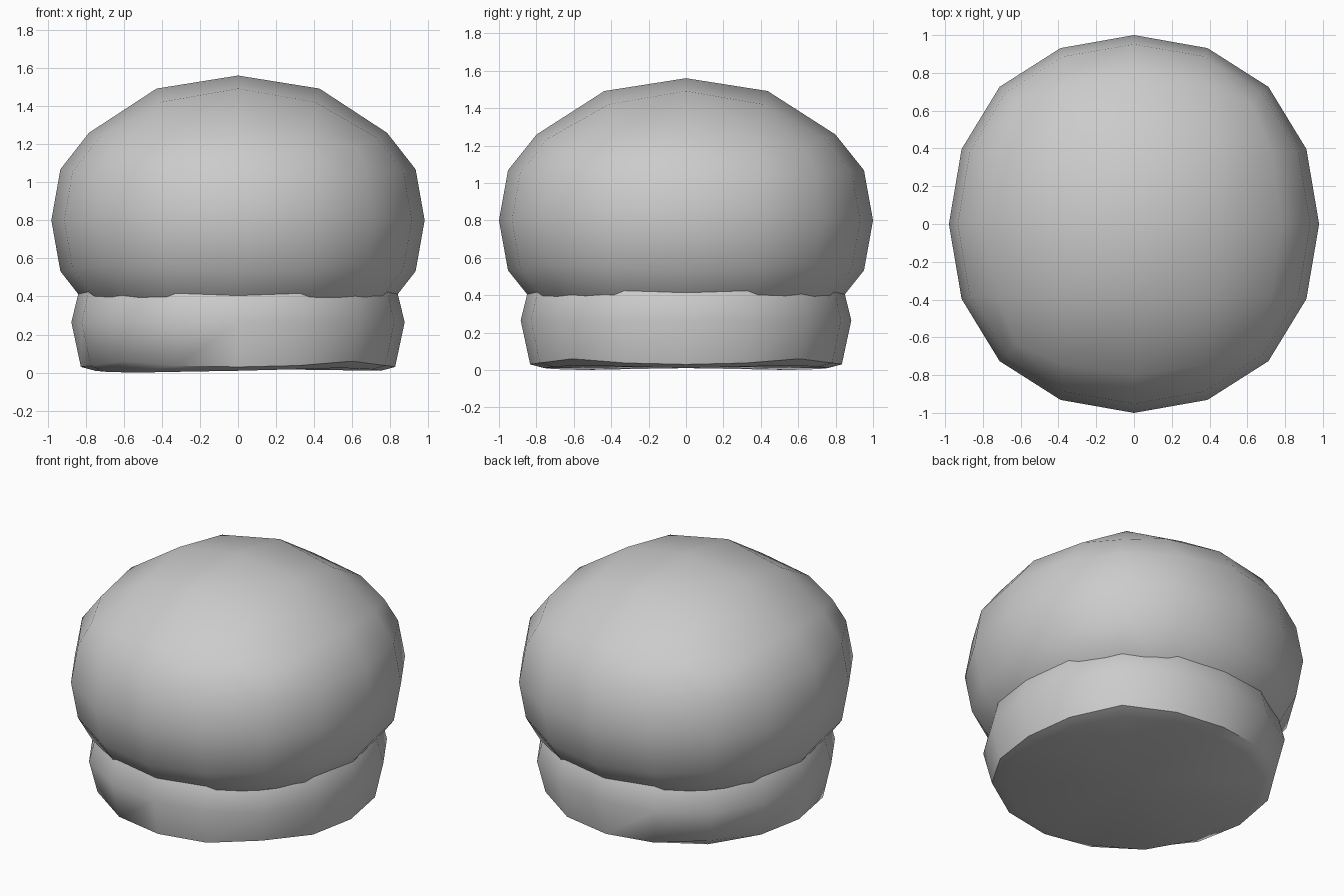
import bpy, bmesh
from math import sin, cos, pi, radians

if "Cube" in bpy.data.objects:
    bpy.data.objects.remove(bpy.data.objects["Cube"])


def interp(t, table):
    for (a, va), (b, vb) in zip(table, table[1:]):
        if t <= b:
            return va + (vb - va) * (t - a) / (b - a)
    return table[-1][1]


# Cap: twice-subdivided rounded cube, flattened with fuller shoulders
bpy.ops.mesh.primitive_cube_add(size=2)
cap = bpy.context.object
cap.name = "cap"
sub = cap.modifiers.new("round", 'SUBSURF')
sub.levels = 2
bpy.ops.object.modifier_apply(modifier=sub.name)
top = max(v.co.z for v in cap.data.vertices)
height = [(0, 0), (.4, .355), (.727, .605), (.93, .908), (1, 1)]
width = [(0, 1), (.4, 1.022), (.727, 1.10), (.93, 1.10), (1, 1.10)]
for v in cap.data.vertices:
    x, y, z = v.co / top
    t = abs(z)
    w = interp(t, width)
    h = interp(t, height) * (1 if z >= 0 else -1)
    v.co = (x * w * .98, y * w, .80 + .76 * h)
bpy.ops.object.shade_smooth()

# Base: 16-sided bulging cushion with a slightly wavy rim and underside
bm = bmesh.new()
N = 16
profile = [(.75, .01), (.825, .03), (.875, .265), (.835, .43), (.77, .52)]
rings = []
for i, (r, z) in enumerate(profile):
    ring = []
    for k in range(N):
        a = 2 * pi * k / N
        diag = (1 - cos(4 * a)) / 2          # 1 on the diagonals
        rr = r * (1 + .03 * diag)
        x, y = rr * cos(a), rr * sin(a) * 1.01
        zz = z
        if i == 0:
            zz = .01 + (.015 if x > 0 else -.01) * diag
        elif i == 1:
            zz += .03 * diag ** 2
        ring.append(bm.verts.new((x, y, zz)))
    rings.append(ring)
for lo, hi in zip(rings, rings[1:]):
    for k in range(N):
        j = (k + 1) % N
        bm.faces.new((lo[k], lo[j], hi[j], hi[k]))
bm.faces.new(rings[-1])
centre = bm.verts.new((0, 0, .02))
for k in range(N):
    bm.faces.new((rings[0][(k + 1) % N], rings[0][k], centre))
bmesh.ops.recalc_face_normals(bm, faces=bm.faces)
mesh = bpy.data.meshes.new("base")
bm.to_mesh(mesh)
bm.free()
base = bpy.data.objects.new("base", mesh)
bpy.context.collection.objects.link(base)
bpy.ops.object.select_all(action='DESELECT')
base.select_set(True)
bpy.context.view_layer.objects.active = base
bpy.ops.object.shade_smooth_by_angle(angle=radians(50))
